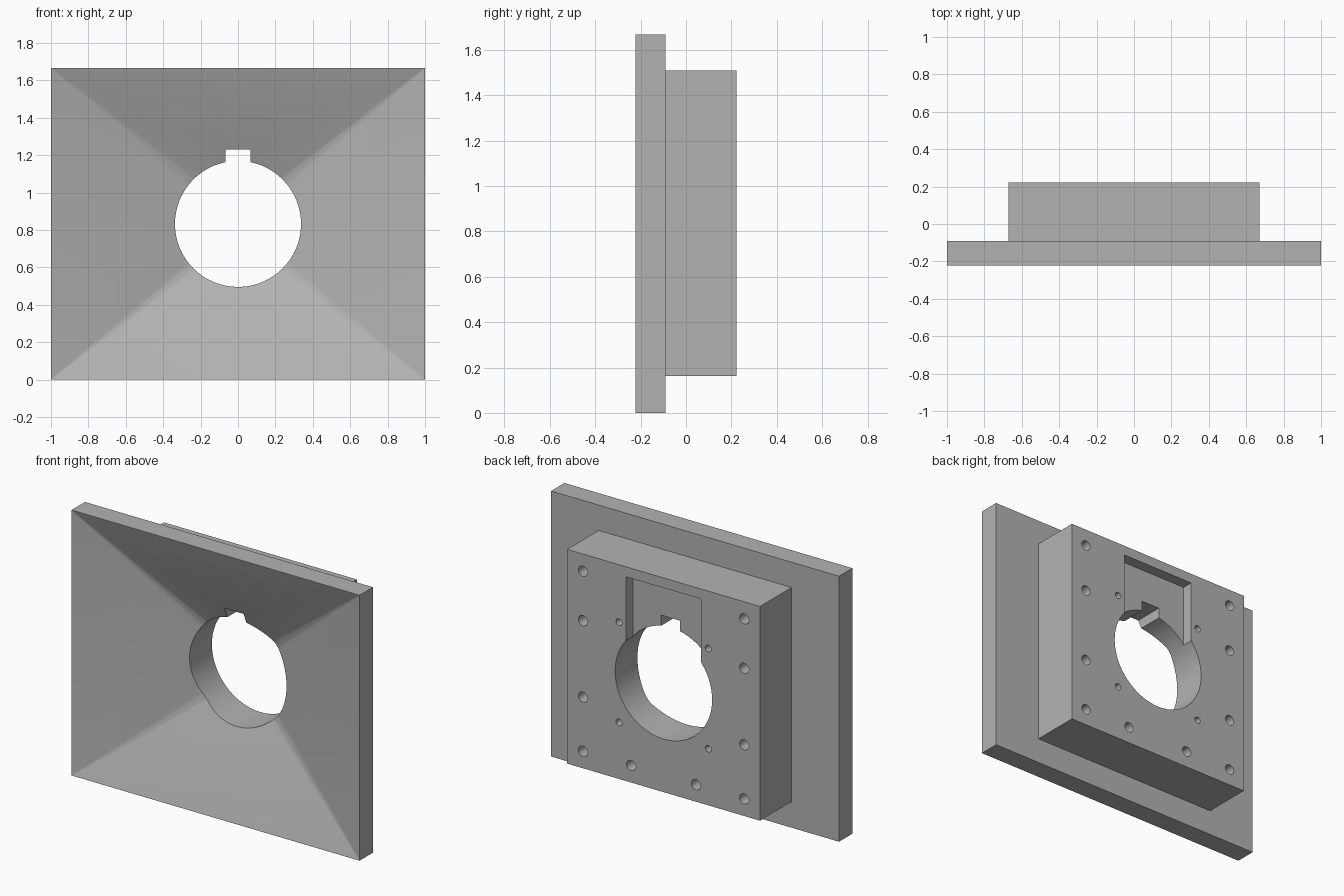
import bpy, bmesh, math
from mathutils import Matrix, Vector

cube = bpy.data.objects.get("Cube")
if cube:
    bpy.data.objects.remove(cube, do_unlink=True)

MID = 0.833            # height of the bore centre
FRONT, STEP, BACK = -0.222, -0.09, 0.222

grey = bpy.data.materials.new("plain_grey")
grey.use_nodes = True
grey.diffuse_color = (0.45, 0.45, 0.45, 1)
grey.node_tree.nodes["Principled BSDF"].inputs["Base Color"].default_value = (0.45, 0.45, 0.45, 1)


def finish(name, bm):
    bmesh.ops.recalc_face_normals(bm, faces=bm.faces)
    mesh = bpy.data.meshes.new(name)
    bm.to_mesh(mesh)
    bm.free()
    mesh.materials.append(grey)
    ob = bpy.data.objects.new(name, mesh)
    bpy.context.collection.objects.link(ob)
    return ob


def box(name, half_x, y0, y1, z0, z1):
    bm = bmesh.new()
    size = Matrix.Diagonal((2 * half_x, y1 - y0, z1 - z0, 1))
    place = Matrix.Translation((0, (y0 + y1) / 2, (z0 + z1) / 2))
    bmesh.ops.create_cube(bm, size=1, matrix=place @ size)
    return finish(name, bm)


def rods(name, spots, radius, y0, y1):
    """Cylinders along y at each (x, z) spot."""
    bm = bmesh.new()
    turn = Matrix.Rotation(math.pi / 2, 4, 'X')
    for x, z in spots:
        bmesh.ops.create_cone(bm, cap_ends=True, segments=64, radius1=radius,
                              radius2=radius, depth=y1 - y0,
                              matrix=Matrix.Translation((x, (y0 + y1) / 2, z)) @ turn)
    return finish(name, bm)


def funnel(name, rings, steps=4):
    """Loft through rounded rectangles given as (y, half_x, half_z, radius)."""
    bm = bmesh.new()
    loops = []
    for y, hx, hz, r in rings:
        loop = []
        for q, (sx, sz) in enumerate([(1, 1), (-1, 1), (-1, -1), (1, -1)]):
            for i in range(steps + 1):
                a = math.pi / 2 * (q + i / steps)
                loop.append(bm.verts.new((sx * (hx - r) + r * math.cos(a), y,
                                          MID + sz * (hz - r) + r * math.sin(a))))
        loops.append(loop)
    n = len(loops[0])
    for a, b in zip(loops, loops[1:]):
        for i in range(n):
            j = (i + 1) % n
            bm.faces.new((a[i], a[j], b[j], b[i]))
    bm.faces.new(loops[0])
    bm.faces.new(loops[-1])
    return finish(name, bm)


def combine(target, tool, operation):
    mod = target.modifiers.new("cut", 'BOOLEAN')
    mod.operation, mod.solver, mod.object = operation, 'EXACT', tool
    bpy.context.view_layer.objects.active = target
    bpy.ops.object.modifier_apply(modifier=mod.name)
    bpy.data.objects.remove(tool, do_unlink=True)


# Wide front plate with a thick mounting block behind it
body = box("flanged_block", 1, FRONT, STEP, 0, 1.667)
combine(body, box("rear_block", 0.67, STEP - 0.05, BACK, 0.163, 1.508), 'UNION')

# Funnel-shaped recess across the whole front
combine(body, funnel("funnel_recess", [(-0.3, 0.999, 0.832, 0.004),
                                       (FRONT, 0.999, 0.832, 0.004),
                                       (0.056, 0.17, 0.17, 0.055)]), 'DIFFERENCE')

# Through bore, keyway and rear pocket
combine(body, rods("bore", [(0, MID)], 0.337, -0.4, 0.4), 'DIFFERENCE')
combine(body, box("keyway", 0.066, -0.4, 0.4, MID, 1.23), 'DIFFERENCE')
combine(body, box("rear_pocket", 0.26, BACK - 0.07, 0.4, MID, 1.445), 'DIFFERENCE')

# Blind bolt holes and smaller pin holes in the back
bolts = [(s * 0.56, z) for s in (-1, 1) for z in (0.27, 0.61, 1.09, 1.4)]
bolts += [(s * 0.225, 0.27) for s in (-1, 1)]
pins = [(s * 0.31, MID + t * 0.315) for s in (-1, 1) for t in (-1, 1)]
combine(body, rods("bolt_holes", bolts, 0.032, BACK - 0.15, 0.3), 'DIFFERENCE')
combine(body, rods("pin_holes", pins, 0.021, BACK - 0.12, 0.3), 'DIFFERENCE')

# Smooth the round walls only
bpy.ops.object.select_all(action='DESELECT')
body.select_set(True)
bpy.context.view_layer.objects.active = body
bpy.ops.object.shade_smooth_by_angle(angle=math.radians(6))
